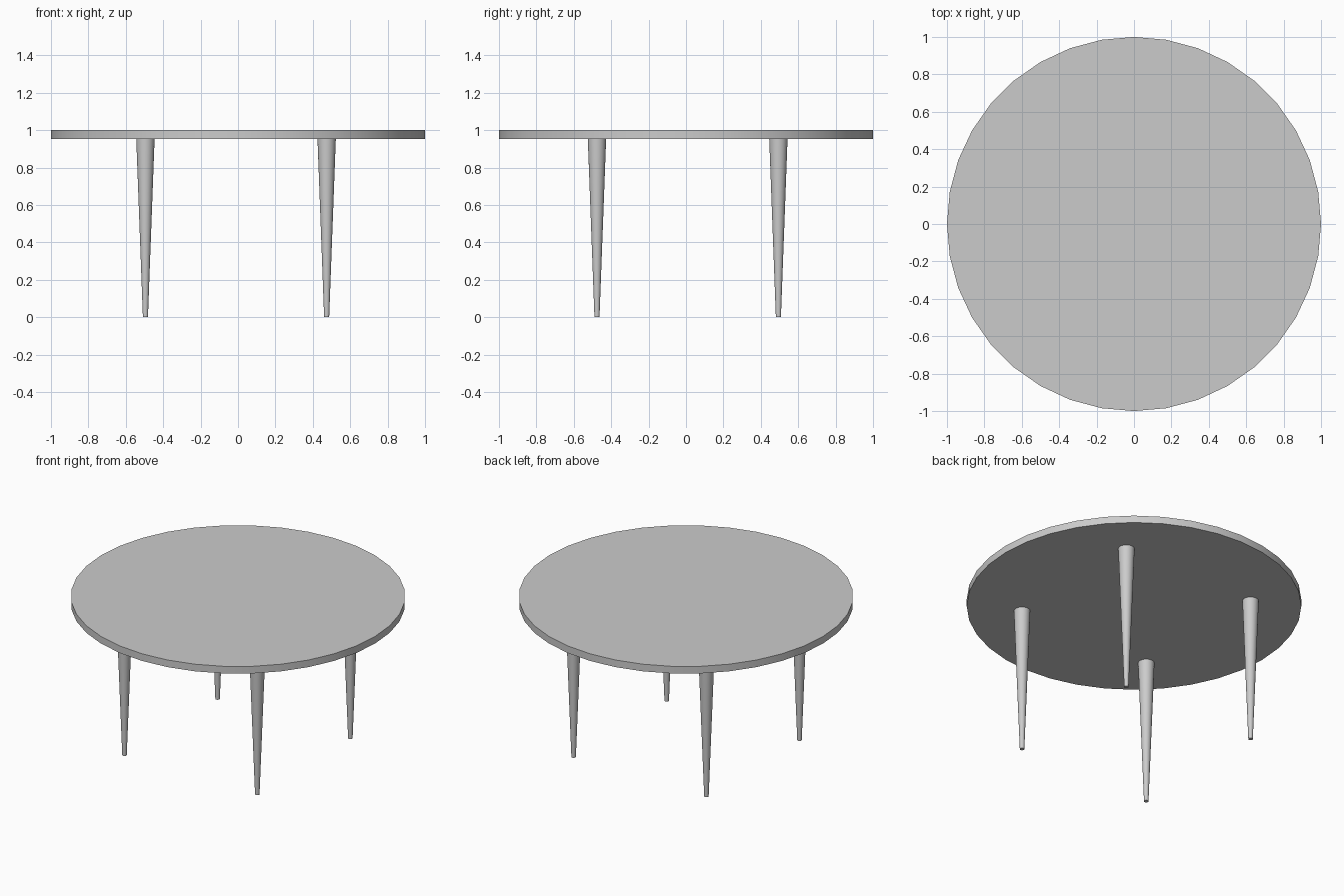
import bpy
import math

if "Cube" in bpy.data.objects:
    bpy.data.objects.remove(bpy.data.objects["Cube"])


def tapered_cylinder(name, x, y, z0, z1, r0, r1, sides):
    bpy.ops.mesh.primitive_cone_add(vertices=sides, radius1=r0, radius2=r1,
                                    depth=z1 - z0, location=(x, y, (z0 + z1) / 2))
    obj = bpy.context.object
    obj.name = name
    bpy.ops.object.shade_smooth_by_angle(angle=math.radians(30))
    return obj


UNDERSIDE = 0.953

# Round tabletop
tapered_cylinder("tabletop", 0, 0, UNDERSIDE, 1.0, 1.0, 1.0, 36)

# Four tapered legs, set slightly off centre
for side, x in (("left", -0.495), ("right", 0.474)):
    for end, y in (("front", -0.476), ("back", 0.494)):
        tapered_cylinder(f"{end}_{side}_leg", x, y, 0, UNDERSIDE, 0.0135, 0.049, 36)
